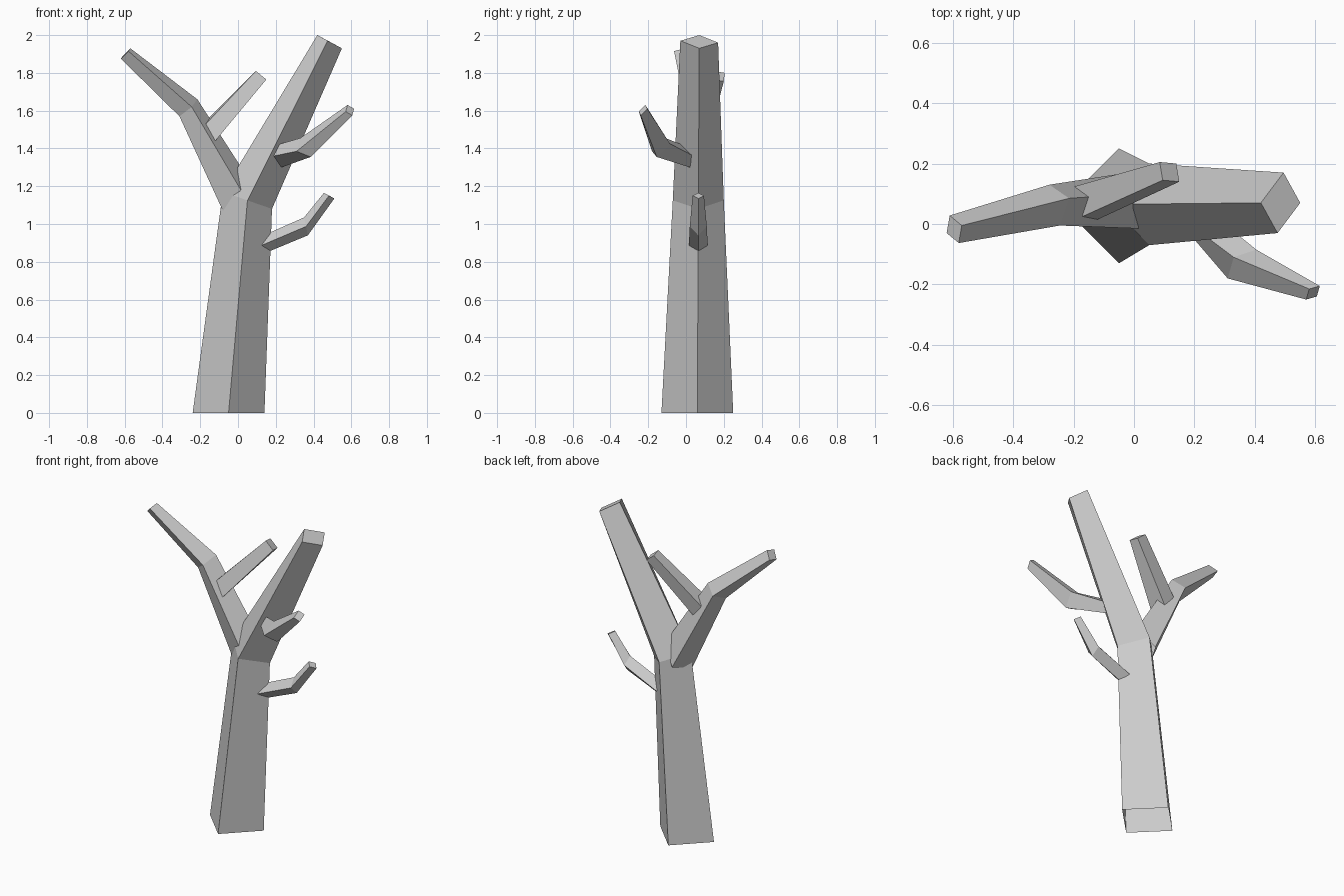
import bpy
import bmesh
from mathutils import Vector

default_cube = bpy.data.objects.get("Cube")
if default_cube:
    bpy.data.objects.remove(default_cube, do_unlink=True)

# One plain grey for the whole tree
bark = bpy.data.materials.new("bark_grey")
bark.use_nodes = True
bark_colour = (0.6, 0.6, 0.6, 1.0)
bark.diffuse_color = bark_colour
bark.node_tree.nodes["Principled BSDF"].inputs["Base Color"].default_value = bark_colour


def build_limb(name, sections):
    """Loft a four-sided limb; each section gives three corners of a parallelogram."""
    mesh = bpy.data.meshes.new(name)
    limb = bpy.data.objects.new(name, mesh)
    bpy.context.collection.objects.link(limb)
    bm = bmesh.new()
    rings = []
    for section in sections:
        first, middle, last = (Vector(corner) for corner in section)
        corners = (first, middle, last, first + last - middle)
        rings.append([bm.verts.new(corner) for corner in corners])
    for lower, upper in zip(rings, rings[1:]):
        for i in range(len(lower)):
            j = (i + 1) % len(lower)
            bm.faces.new((lower[i], lower[j], upper[j], upper[i]))
    # Only the tip is capped; the root end stays open
    bm.faces.new(rings[-1])
    bmesh.ops.recalc_face_normals(bm, faces=bm.faces)
    bm.to_mesh(mesh)
    bm.free()
    mesh.materials.append(bark)
    return limb


# Trunk: corners run left, front, right
build_limb("trunk", [
    ((-0.24, 0.06, 0), (-0.05, -0.13, 0), (0.14, 0.06, 0)),
    ((-0.08, 0.065, 1.17), (0.05, -0.07, 1.125), (0.18, 0.065, 1.08)),
    ((0.42, 0.07, 2), (0.475, -0.03, 1.97), (0.55, 0.07, 1.93)),
])

# Large forked branch: corners run lower, front, ridge
build_limb("fork_branch", [
    ((-0.08, 0.05, 1.07), (0.015, -0.015, 1.18), (0.075, 0.105, 1.21)),
    ((-0.31, 0.04, 1.57), (-0.245, -0.005, 1.62), (-0.215, 0.085, 1.66)),
    ((-0.62, -0.03, 1.875), (-0.58, -0.063, 1.915), (-0.57, -0.005, 1.93)),
])

# Straight twig growing from the fork: corners run upper back, upper front, lower front
build_limb("fork_twig", [
    ((-0.195, 0.125, 1.52), (-0.17, 0.025, 1.53), (-0.12, 0.015, 1.44)),
    ((0.085, 0.205, 1.8), (0.095, 0.145, 1.81), (0.15, 0.14, 1.765)),
])

# Upper bent twig: corners run bottom, outer side, top
build_limb("upper_twig", [
    ((0.23, 0.02, 1.3), (0.25, 0.04, 1.36), (0.21, -0.02, 1.42)),
    ((0.385, -0.155, 1.355), (0.405, -0.085, 1.425), (0.33, -0.11, 1.455)),
    ((0.605, -0.24, 1.575), (0.615, -0.205, 1.61), (0.58, -0.215, 1.63)),
])

# Lower bent twig: corners run bottom, back, top
build_limb("lower_twig", [
    ((0.165, 0.065, 0.855), (0.128, 0.115, 0.887), (0.09, 0.065, 0.92)),
    ((0.37, 0.065, 0.94), (0.36, 0.11, 0.988), (0.35, 0.065, 1.035)),
    ((0.51, 0.065, 1.135), (0.483, 0.095, 1.15), (0.455, 0.065, 1.165)),
])
